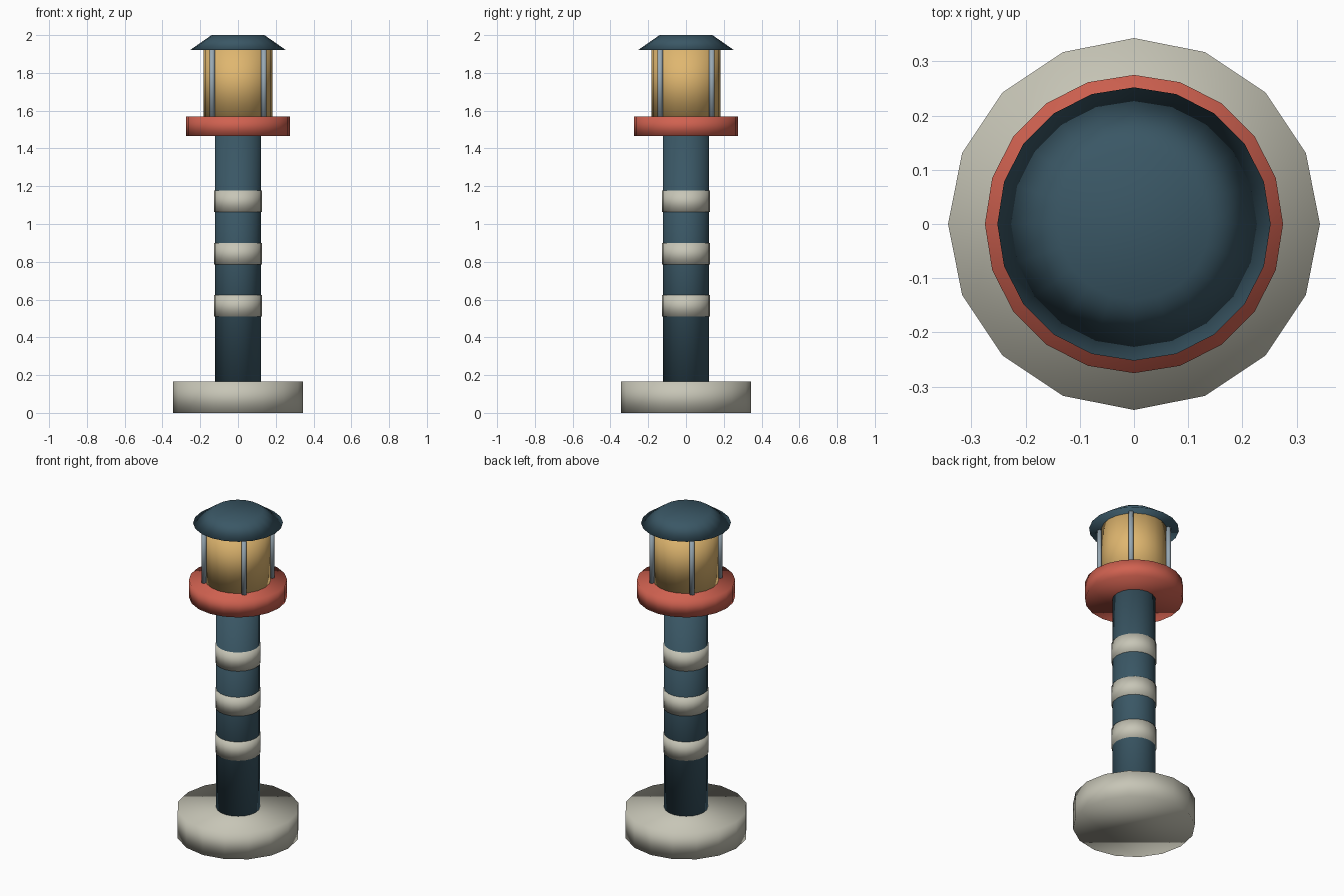
import bpy, bmesh, math
from mathutils import Matrix

if "Cube" in bpy.data.objects:
    bpy.data.objects.remove(bpy.data.objects["Cube"])


def material(name, rgb):
    m = bpy.data.materials.new(name)
    m.diffuse_color = (*rgb, 1.0)
    m.use_nodes = True
    m.node_tree.nodes["Principled BSDF"].inputs["Base Color"].default_value = m.diffuse_color
    return m


STONE = material("pale stone", (0.57, 0.56, 0.47))
NAVY = material("dark blue", (0.042, 0.095, 0.130))
RED = material("coral red", (0.63, 0.120, 0.080))
GLASS = material("amber glass", (0.74, 0.47, 0.16))
METAL = material("grey metal", (0.31, 0.39, 0.45))


def drum(name, mat, z0, z1, r0, r1=None, sides=20, x=0.0, y=0.0):
    """Capped, smooth-shaded drum or frustum between two heights."""
    bm = bmesh.new()
    bmesh.ops.create_cone(
        bm, cap_ends=True, segments=sides, radius1=r0,
        radius2=r0 if r1 is None else r1, depth=z1 - z0,
        matrix=Matrix.Translation((0, 0, (z0 + z1) / 2)))
    for f in bm.faces:
        f.smooth = True
    me = bpy.data.meshes.new(name)
    bm.to_mesh(me)
    bm.free()
    me.materials.append(mat)
    ob = bpy.data.objects.new(name, me)
    ob.location = (x, y, 0)
    bpy.context.collection.objects.link(ob)
    return ob


# Foot and column
drum("base", STONE, 0.0, 0.165, 0.343, sides=16)
drum("column", NAVY, 0.165, 1.465, 0.122)

# Raised bands around the column
for i, z in enumerate((0.567, 0.843, 1.12)):
    drum(f"band_{i + 1}", STONE, z - 0.057, z + 0.057, 0.127)

# Gallery, lamp and roof
drum("gallery", RED, 1.465, 1.57, 0.275)
drum("lamp", GLASS, 1.57, 1.925, 0.183)
drum("roof", NAVY, 1.922, 2.0, 0.252, 0.14)

# Four posts on the diagonals around the lamp
for i in range(4):
    a = math.radians(45 + 90 * i)
    drum(f"post_{i + 1}", METAL, 1.57, 1.925, 0.015, sides=8,
         x=0.194 * math.cos(a), y=0.194 * math.sin(a))
